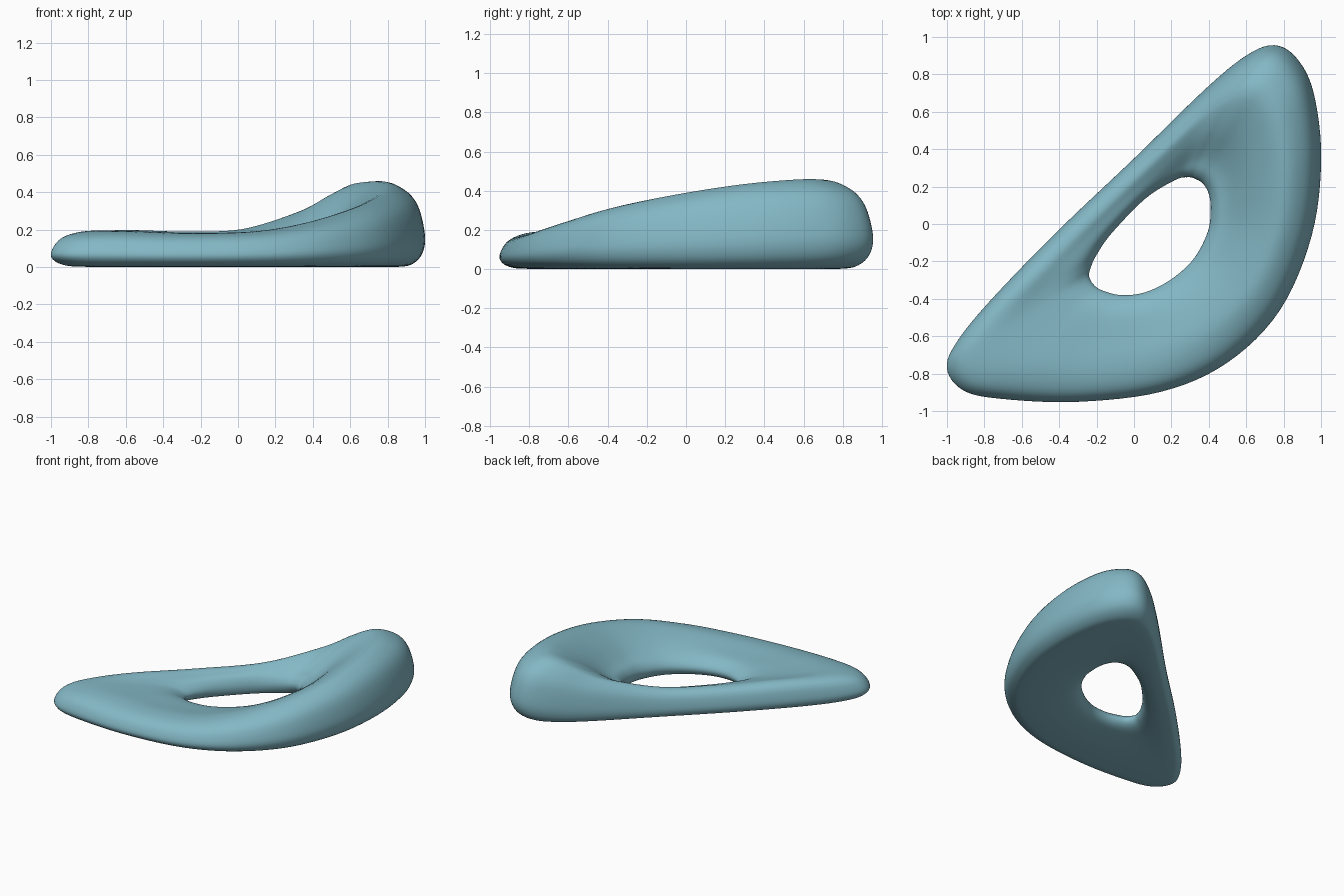
import bpy, bmesh
from mathutils import Vector

if "Cube" in bpy.data.objects:
    bpy.data.objects.remove(bpy.data.objects["Cube"])

# Stations round the ring: outer x, y, inner x, y, crest position (0 outer .. 1 inner), crest height
STATIONS = [
    (-1.0, -.77, -.24, -.28, .34, .195), (-.91, -.89, -.215, -.325, .34, .194),
    (-.7, -.935, -.17, -.355, .34, .19), (-.3, -.95, -.07, -.38, .36, .181),
    (.15, -.895, .06, -.365, .38, .193), (.5, -.74, .2, -.295, .38, .242),
    (.78, -.46, .32, -.185, .36, .312), (.95, -.06, .395, -.04, .35, .378),
    (1.0, .35, .41, .08, .35, .428), (.96, .7, .4, .16, .35, .453),
    (.87, .885, .37, .215, .35, .455), (.75, .955, .33, .24, .35, .44),
    (.6, .9, .29, .25, .35, .385), (.38, .72, .22, .235, .36, .295),
    (0, .35, .06, .135, .42, .203), (-.4, -.03, -.12, -.05, .42, .19),
    (-.75, -.39, -.2, -.165, .37, .197), (-.94, -.62, -.23, -.23, .35, .196),
]


def smooth_loop(points, steps):
    """Closed Catmull-Rom curve through points of any dimension."""
    pts = [Vector(p) for p in points]
    n, out = len(pts), []
    for i in range(n):
        a, b, c, d = (pts[(i + k) % n] for k in (-1, 0, 1, 2))
        for s in range(steps):
            t = s / steps
            out.append(b + (c - a) * (t / 2) + (a * 2 - b * 5 + c * 4 - d) * (t * t / 2)
                       + (b * 3 - a - c * 3 + d) * (t ** 3 / 2))
    return out


def section(c, h):
    """Cross-section (fraction towards the hole, height): tall outer rim, lower inner lip."""
    lip = .16 + .24 * (h - .19)
    return smooth_loop([
        (0, .39 * h), (.17 * c, .745 * h), (.5 * c, .935 * h), (c, h),
        ((c + .83) / 2, h * .6 + lip * .4), (.83, lip), (.95, lip * .78),
        (1, lip * .5), (.95, lip * .22), (.8, 0.012), (.5, 0), (.28 * c + .12, 0.002),
        (.3 * c, .045 * h), (.07 * c, .17 * h)], 4)


# Interpolate outlines and crest separately round the ring
outer = smooth_loop([(s[0], s[1], 0) for s in STATIONS], 6)
inner = smooth_loop([(s[2], s[3], 0) for s in STATIONS], 6)
crest = smooth_loop([(s[4], s[5]) for s in STATIONS], 6)

# Sweep the section round the ring
bm = bmesh.new()
rings = []
for o, i, (c, h) in zip(outer, inner, crest):
    ring = []
    for f, z in section(c, h):
        p = o.lerp(i, f)
        ring.append(bm.verts.new((p.x, p.y, max(z, 0))))
    rings.append(ring)
for r, ring in enumerate(rings):
    nxt = rings[(r + 1) % len(rings)]
    for k in range(len(ring)):
        m = (k + 1) % len(ring)
        bm.faces.new((ring[k], ring[m], nxt[m], nxt[k])).smooth = True
bmesh.ops.recalc_face_normals(bm, faces=bm.faces)

mesh = bpy.data.meshes.new("curved_ring")
bm.to_mesh(mesh)
bm.free()
teal = bpy.data.materials.new("soft_teal")
teal.diffuse_color = (.23, .48, .56, 1)
teal.use_nodes = True
teal.node_tree.nodes["Principled BSDF"].inputs["Base Color"].default_value = teal.diffuse_color
mesh.materials.append(teal)
ring_obj = bpy.data.objects.new("curved_ring", mesh)
bpy.context.collection.objects.link(ring_obj)
